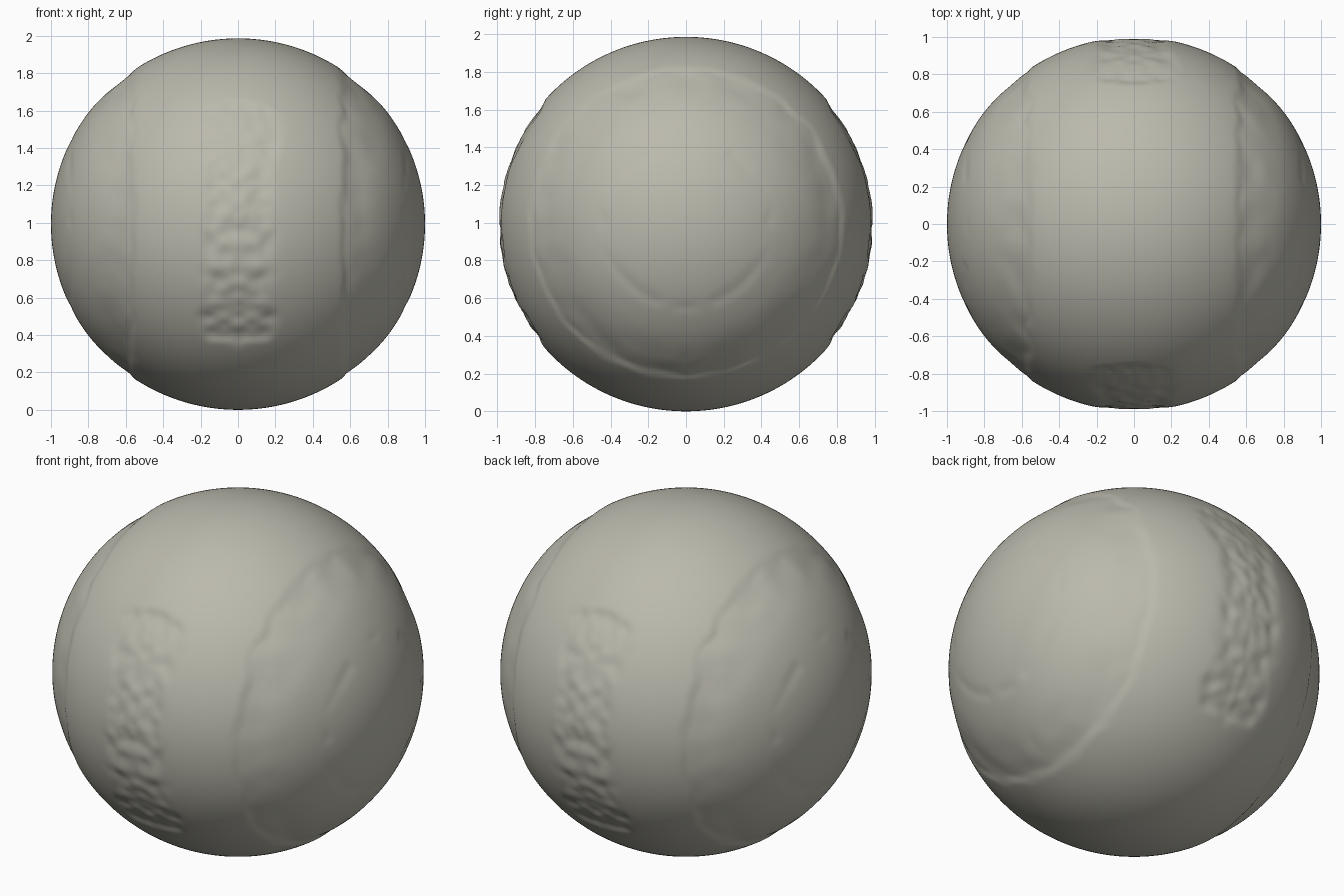
import bpy, bmesh, math
from mathutils import Vector, noise

if "Cube" in bpy.data.objects:
    bpy.data.objects.remove(bpy.data.objects["Cube"])


def smooth(a, b, v):
    """Ramp from 0 at a to 1 at b."""
    t = max(0.0, min(1.0, (v - a) / (b - a)))
    return t * t * (3 - 2 * t)


def weathering(p):
    """Shallow wear, mirrored front/back and left/right."""
    x, y, z = abs(p.x), abs(p.y), p.z
    n = noise.noise(Vector((x, y, z)) * 7.0)
    fine = noise.noise(Vector((x + 3, y, z)) * 13.0)
    # worn strip down the front and back, ending in a ledge above and below
    edge = 0.18 + 0.04 * n
    strip = (1 - smooth(edge - 0.06, edge + 0.06, x)) * smooth(0.74, 0.79, y + 0.02 * fine)
    d = -strip * (0.011 + 0.008 * fine * (1.2 - 0.6 * z))
    # stepped ring on each side that fades into the ball
    e = 0.57 + 0.03 * n
    ring = smooth(e - 0.03, e + 0.02, x) * (1 - smooth(0.62, 0.82, x))
    d -= ring * (0.009 + 0.006 * n)
    # faint small ring near each side pole
    d -= 0.004 * math.exp(-((x - 0.9) / 0.015) ** 2) * smooth(-0.1, 0.4, n + 0.1)
    return d


# stone ball
bm = bmesh.new()
bmesh.ops.create_icosphere(bm, subdivisions=7, radius=1.0)
for v in bm.verts:
    p = v.co.normalized()
    v.co = p * (1.0 + weathering(p))
    v.co.z = v.co.z * 0.993 + 0.993
for f in bm.faces:
    f.smooth = True
mesh = bpy.data.meshes.new("stone_ball")
bm.to_mesh(mesh)
bm.free()
ball = bpy.data.objects.new("stone_ball", mesh)
bpy.context.collection.objects.link(ball)

# single warm grey colour
mat = bpy.data.materials.new("warm_grey_stone")
mat.diffuse_color = (0.50, 0.49, 0.42, 1.0)
mat.use_nodes = True
mat.node_tree.nodes["Principled BSDF"].inputs["Base Color"].default_value = mat.diffuse_color
mesh.materials.append(mat)
